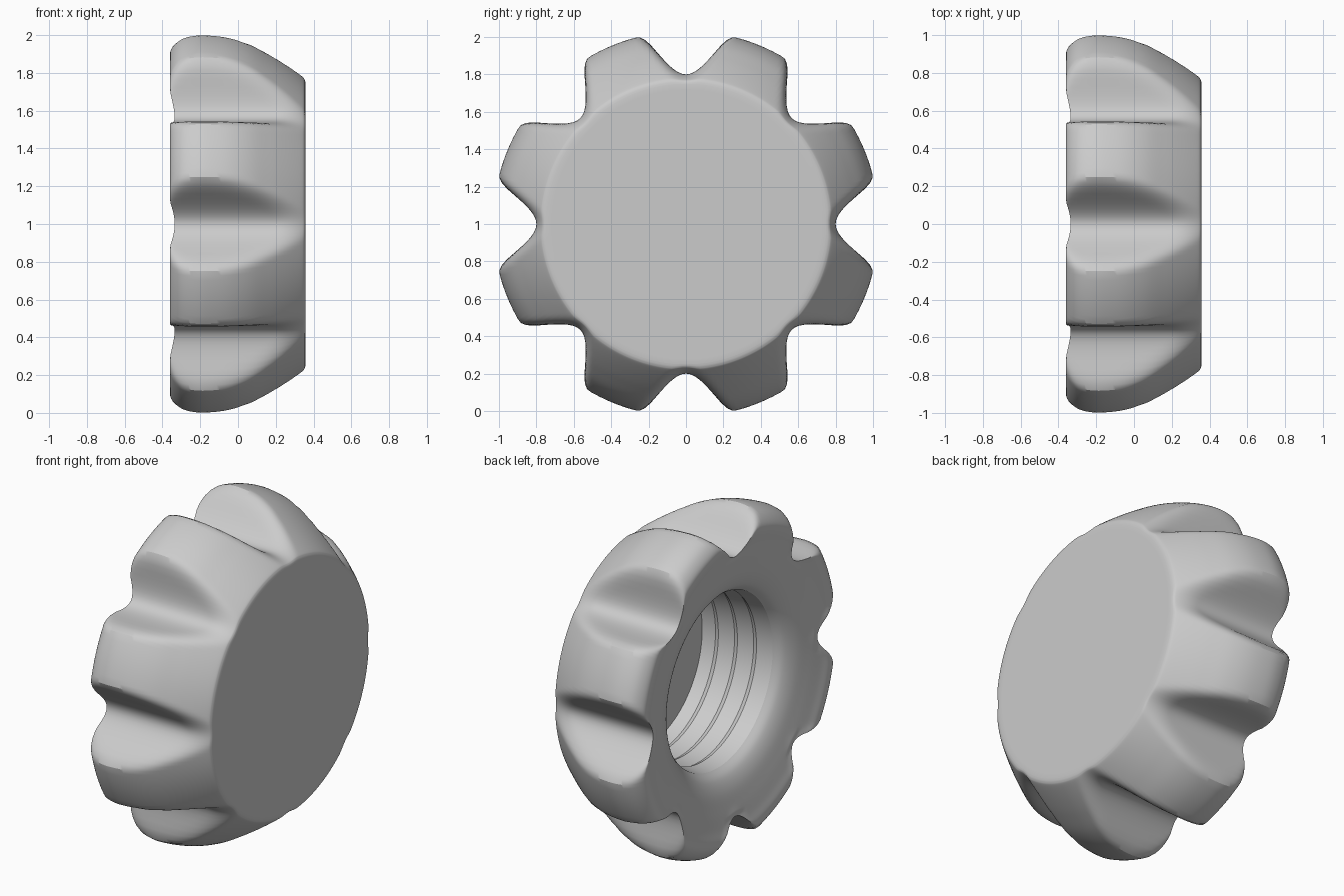
import bpy, bmesh, math
from mathutils import Vector

if "Cube" in bpy.data.objects:
    bpy.data.objects.remove(bpy.data.objects["Cube"], do_unlink=True)

SEGMENTS, FLUTES = 256, 8
VALLEY = 0.80      # radius at the bottom of each flute
BLEND = 0.08       # softness of the flute edges

grey = bpy.data.materials.new("plain_grey")
grey.use_nodes = True
grey.diffuse_color = (0.6, 0.6, 0.6, 1)
grey.node_tree.nodes["Principled BSDF"].inputs["Base Color"].default_value = (0.6, 0.6, 0.6, 1)


def smooth_curve(points, steps):
    """Catmull-Rom curve through (x, radius) points."""
    p = [Vector(q) for q in points]
    p = [p[0]] + p + [p[-1]]
    out = []
    for a, b, c, d in zip(p, p[1:], p[2:], p[3:]):
        for i in range(steps):
            t = i / steps
            out.append(0.5 * (2 * b + (c - a) * t + (2 * a - 5 * b + 4 * c - d) * t * t
                              + (3 * b - a - 3 * c + d) * t ** 3))
    return out + [p[-1]]


def soft_min(a, b):
    h = max(BLEND - abs(a - b), 0) / BLEND
    return min(a, b) - h * h * BLEND / 4


def flute_cut(x, r, angle):
    """Pull the turned profile in to the flute and follow the dished back."""
    pitch = math.tau / FLUTES
    off = (angle + pitch / 2) % pitch - pitch / 2
    limit = VALLEY + 5.5 * (0.93 * math.sin(off)) ** 2
    cut = soft_min(r, limit) if r > 0.66 else r
    if x < 0 and cut < r - 0.001:
        x = max(x, -0.335 - 0.3 * max(cut - VALLEY, 0))
    return x, cut


def lathe(name, profile, shape=lambda x, r, a: (x, r), caps=()):
    """Turn an (x, radius) profile around the x axis."""
    bm = bmesh.new()
    rings = []
    for px, pr in profile:
        ring = []
        for i in range(SEGMENTS):
            a = math.tau * i / SEGMENTS
            x, r = shape(px, pr, a)
            ring.append(bm.verts.new((x, r * math.cos(a), 1 + r * math.sin(a))))
        rings.append(ring)
    for lo, hi in zip(rings, rings[1:]):
        for i in range(SEGMENTS):
            j = (i + 1) % SEGMENTS
            bm.faces.new((lo[i], hi[i], hi[j], lo[j]))
    for c in caps:
        bm.faces.new(rings[c])
    mesh = bpy.data.meshes.new(name)
    bm.to_mesh(mesh)
    bm.free()
    mesh.materials.append(grey)
    obj = bpy.data.objects.new(name, mesh)
    bpy.context.collection.objects.link(obj)
    bpy.ops.object.select_all(action="DESELECT")
    obj.select_set(True)
    bpy.context.view_layer.objects.active = obj
    bpy.ops.object.mode_set(mode="EDIT")
    bpy.ops.mesh.select_all(action="SELECT")
    bpy.ops.mesh.normals_make_consistent(inside=False)
    if name == "threaded_bore":
        bpy.ops.mesh.flip_normals()
    bpy.ops.object.mode_set(mode="OBJECT")
    bpy.ops.object.shade_smooth_by_angle(angle=math.radians(30))
    return obj


# Fluted body: dished back, rounded rim, domed side, flat front disc
body = smooth_curve([(-0.22, 0.53), (-0.265, 0.57), (-0.30, 0.64), (-0.325, 0.74), (-0.345, 0.84),
                     (-0.36, 0.91), (-0.35, 0.955), (-0.31, 1.0), (-0.25, 1.025), (-0.17, 1.032),
                     (-0.05, 1.015), (0.06, 0.975), (0.17, 0.91), (0.26, 0.848),
                     (0.335, 0.79), (0.352, 0.77), (0.357, 0.75)], 6)
lathe("fluted_body", body + [Vector((0.357, 0.72))], flute_cut, caps=[-1])

# Threaded bore: repeated shallow thread ridges down to a flat floor
bore = []
for i in range(4):
    x = -0.22 + 0.13 * i
    bore += [(x, 0.53), (x + 0.1, 0.515)]
bore += [(0.25, 0.515), (0.25, 0.48)]
bore_obj = lathe("threaded_bore", bore, caps=[-1])

# The bore is an open cup seen from inside, so its floor must face the opening
floor = bore_obj.data.polygons[-1]
if floor.normal.x > 0:
    bore_obj.data.flip_normals()
